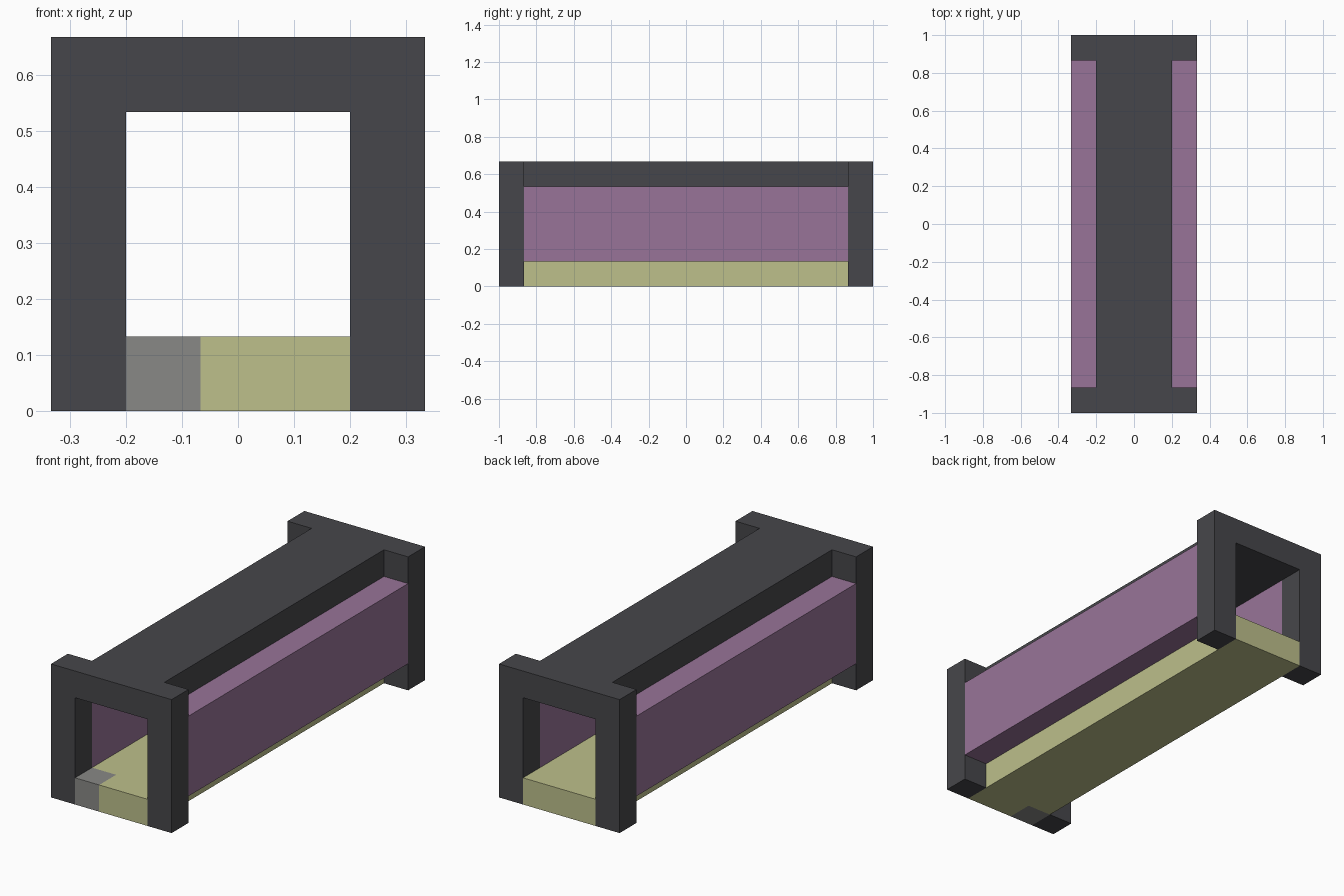
import bpy
import bmesh

if "Cube" in bpy.data.objects:
    bpy.data.objects.remove(bpy.data.objects["Cube"], do_unlink=True)

U = 2 / 15          # block module: thickness of every panel
IN = 1.5 * U        # half width of the opening
OUT = IN + U        # half width overall
TOP = 5 * U         # overall height
END = 1.0           # half length
INNER = END - U     # inner face of the end frames


def material(name, colour):
    m = bpy.data.materials.new(name)
    m.use_nodes = True
    m.diffuse_color = (*colour, 1)
    bsdf = m.node_tree.nodes["Principled BSDF"]
    bsdf.inputs["Base Color"].default_value = (*colour, 1)
    bsdf.inputs["Roughness"].default_value = 0.8
    return m


charcoal = material("charcoal", (0.062, 0.062, 0.069))
mauve = material("mauve", (0.315, 0.175, 0.315))
straw = material("straw", (0.51, 0.525, 0.26))
grey = material("mid_grey", (0.25, 0.25, 0.24))


def prism(name, outline, axis, low, high, mat):
    """Extrude a flat outline along axis 'y' or 'z' from low to high."""
    bm = bmesh.new()
    place = (lambda a, b: (a, low, b)) if axis == "y" else (lambda a, b: (a, b, low))
    step = (0, high - low, 0) if axis == "y" else (0, 0, high - low)
    face = bm.faces.new([bm.verts.new(place(a, b)) for a, b in outline])
    moved = bmesh.ops.extrude_face_region(bm, geom=[face], use_keep_orig=True)["geom"]
    bmesh.ops.translate(bm, vec=step,
                        verts=[v for v in moved if isinstance(v, bmesh.types.BMVert)])
    bmesh.ops.recalc_face_normals(bm, faces=bm.faces)
    mesh = bpy.data.meshes.new(name)
    bm.to_mesh(mesh)
    bm.free()
    mesh.materials.append(mat)
    obj = bpy.data.objects.new(name, mesh)
    bpy.context.collection.objects.link(obj)
    return obj


def rect(a0, a1, b0, b1):
    return [(a0, b0), (a1, b0), (a1, b1), (a0, b1)]


# End frames: upside-down U arches
arch = [(-OUT, 0), (-IN, 0), (-IN, TOP - U), (IN, TOP - U),
        (IN, 0), (OUT, 0), (OUT, TOP), (-OUT, TOP)]
prism("front_frame", arch, "y", -END, -INNER, charcoal)
prism("back_frame", arch, "y", INNER, END, charcoal)

# Roof beam between the frames
prism("roof", rect(-IN, IN, TOP - U, TOP), "y", -INNER, INNER, charcoal)

# Side walls
for name, side in (("left_wall", 1), ("right_wall", -1)):
    x0, x1 = sorted((side * IN, side * OUT))
    prism(name, rect(x0, x1, U, TOP - U), "y", -INNER, INNER, mauve)

# Floor slab, notched for the corner block
notch = [(-IN + U, -END), (IN, -END), (IN, END), (-IN, END),
         (-IN, -INNER), (-IN + U, -INNER)]
prism("floor", notch, "z", 0, U, straw)
prism("corner_block", rect(-IN, -IN + U, -END, -INNER), "z", 0, U, grey)
